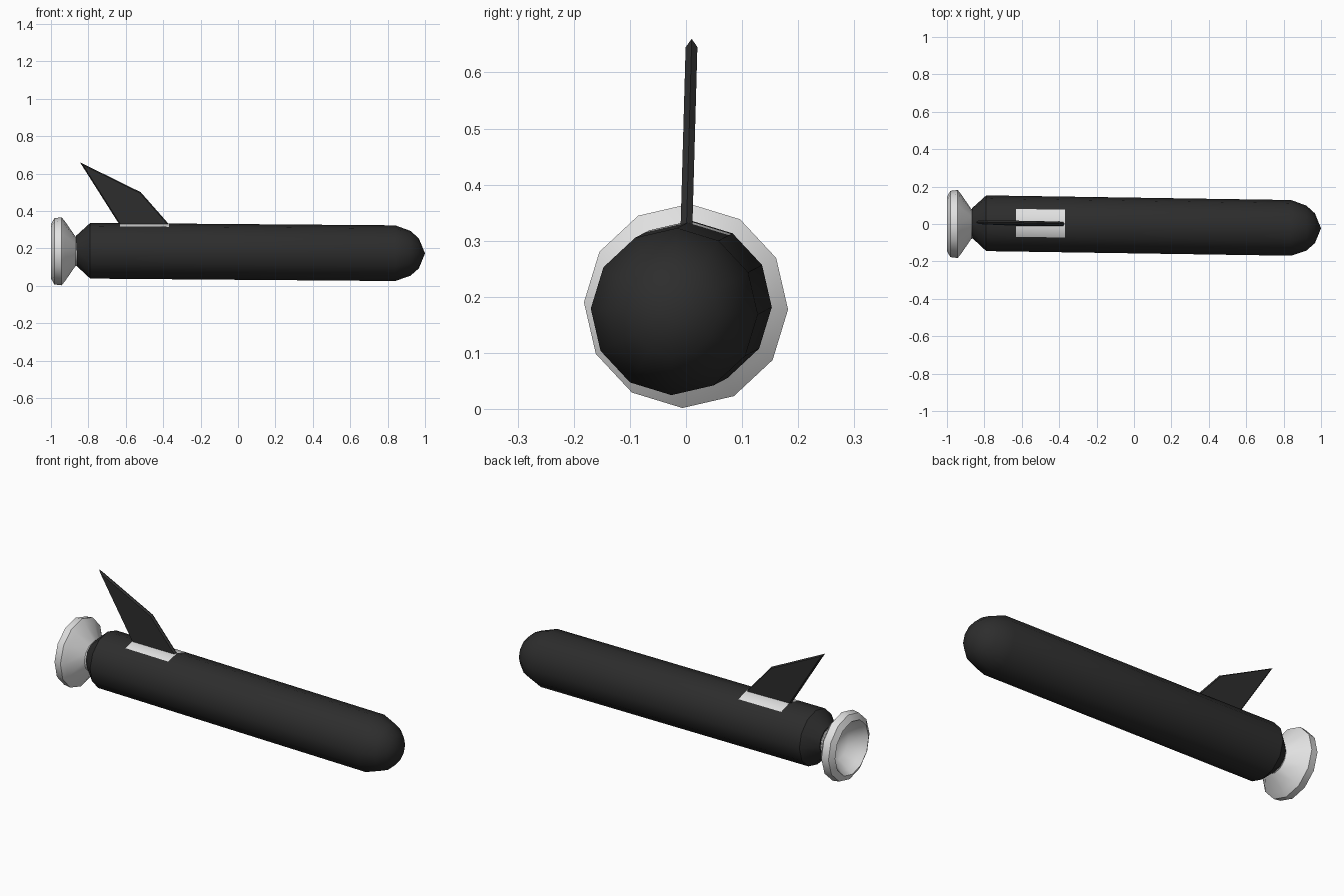
import bpy, bmesh, math
from mathutils import Vector

if "Cube" in bpy.data.objects:
    bpy.data.objects.remove(bpy.data.objects["Cube"])

SIDES = 12
TWIST = math.radians(-2)


def material(name, v):
    m = bpy.data.materials.new(name)
    m.diffuse_color = (v, v, v, 1)
    m.use_nodes = True
    m.node_tree.nodes["Principled BSDF"].inputs["Base Color"].default_value = m.diffuse_color
    return m


black = material("matte black", 0.026)
white = material("off white", 0.75)


def finish(name, bm, mats, angle=None):
    bmesh.ops.recalc_face_normals(bm, faces=bm.faces)
    mesh = bpy.data.meshes.new(name)
    bm.to_mesh(mesh)
    bm.free()
    for m in mats:
        mesh.materials.append(m)
    ob = bpy.data.objects.new(name, mesh)
    bpy.context.collection.objects.link(ob)
    if angle:
        bpy.ops.object.select_all(action='DESELECT')
        ob.select_set(True)
        bpy.context.view_layer.objects.active = ob
        bpy.ops.object.shade_smooth_by_angle(angle=math.radians(angle))
    return ob


def axis(x):
    """Centre line of the slightly tilted body."""
    return Vector((x, 0.004 - 0.0152 * (x + 0.79), 0.187 - 0.0080 * (x + 0.79)))


def revolve(profile, centre):
    """Rings along x; radius 0 makes a pole."""
    bm = bmesh.new()
    rings = []
    for x, r in profile:
        c = centre(x)
        if r == 0:
            rings.append([bm.verts.new(c)] * SIDES)
            continue
        angs = [TWIST + math.tau * i / SIDES for i in range(SIDES)]
        rings.append([bm.verts.new(c + Vector((0, r * math.cos(a), r * math.sin(a)))) for a in angs])
    for a, b in zip(rings, rings[1:]):
        for i in range(SIDES):
            j = (i + 1) % SIDES
            quad = list(dict.fromkeys((a[i], a[j], b[j], b[i])))
            bm.faces.new(quad)
    return bm


# Body with rounded nose; the white patch is two top facets between x cuts
bm = revolve([(-0.865, 0), (-0.865, 0.08), (-0.79, 0.149), (-0.63, 0.149), (-0.37, 0.149),
              (0.84, 0.149), (0.922, 0.12), (0.967, 0.08), (1.0, 0)], axis)
bm.normal_update()
for f in bm.faces:
    c = f.calc_center_median()
    if -0.6 < c.x < -0.4 and c.z > axis(c.x).z + 0.12:
        f.material_index = 1
finish("body", bm, [black, white], 35)

# Engine nozzle: flared bell with rounded rim and hollow dish
bm = revolve([(-0.85, 0), (-0.85, 0.075), (-0.87, 0.08), (-0.925, 0.16), (-0.943, 0.182),
              (-0.982, 0.177), (-1.0, 0.145), (-0.975, 0.128), (-0.92, 0.085), (-0.885, 0)],
             lambda x: Vector((x, 0, 0.184)))
finish("nozzle", bm, [white], 35)

# Swept tail fin with a bevelled edge
outline = [Vector(p) for p in ((-0.344, 0.30), (-0.52, 0.50), (-0.845, 0.66), (-0.617, 0.30))]


def inset(pts, d):
    out = []
    for i, p in enumerate(pts):
        u = (pts[i - 1] - p).normalized()
        v = (pts[(i + 1) % len(pts)] - p).normalized()
        half = u.angle(v) / 2
        out.append(p + (u + v).normalized() * d / math.sin(half))
    return out


bm = bmesh.new()


def loop(pts, y):
    return [bm.verts.new((p.x, 0.001 + 0.028 * (p.y - 0.33) + y, p.y)) for p in pts]


edge = loop(outline, 0)
for side in (-0.0105, 0.0105):
    flat = loop(inset(outline, 0.006), side)
    bm.faces.new(flat)
    for i in range(4):
        j = (i + 1) % 4
        bm.faces.new((edge[i], edge[j], flat[j], flat[i]))
finish("tail_fin", bm, [black])
